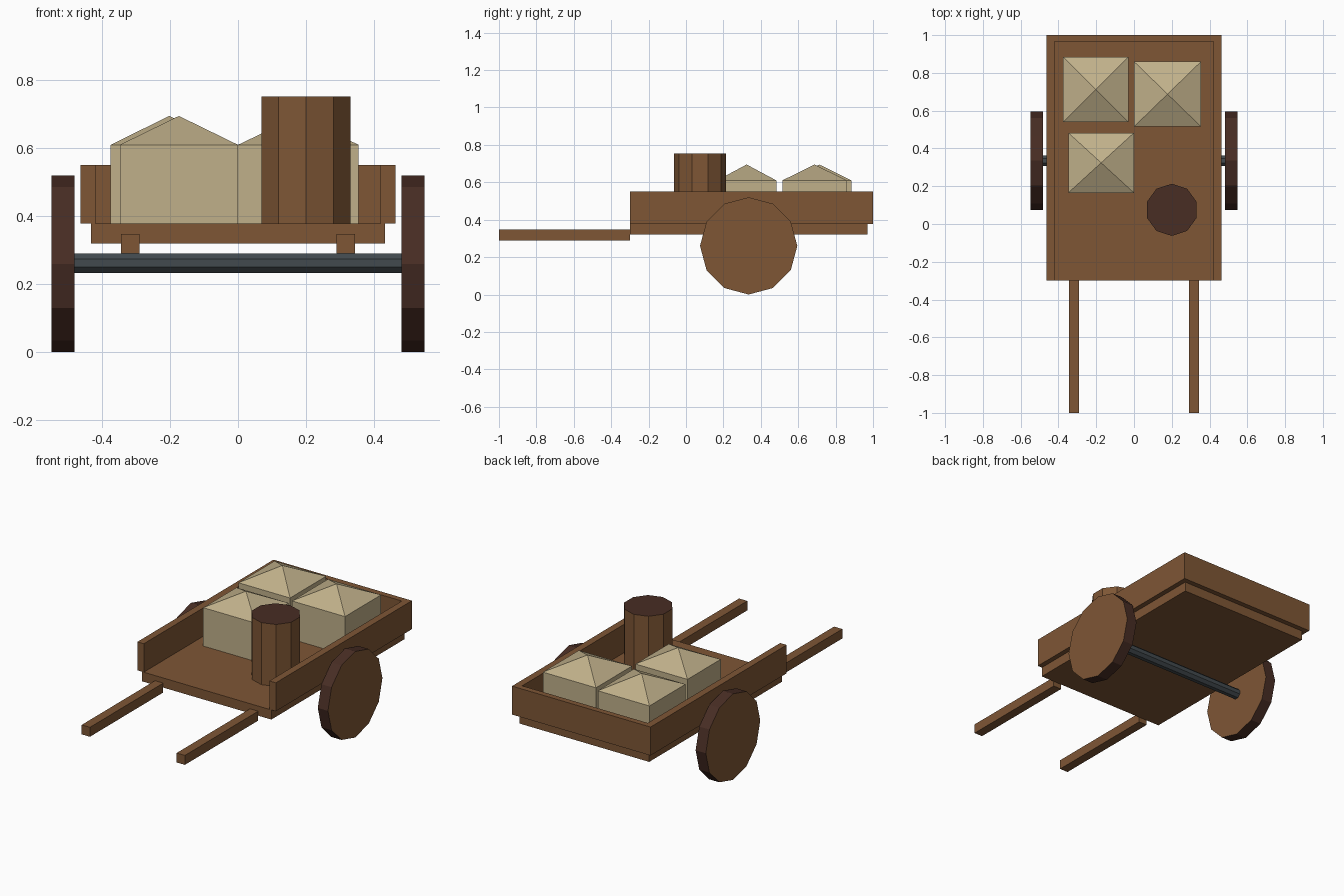
import bpy, bmesh, math
from mathutils import Matrix

if "Cube" in bpy.data.objects:
    bpy.data.objects.remove(bpy.data.objects["Cube"])


def material(name, rgb):
    m = bpy.data.materials.new(name)
    lin = [((c / 255 + 0.055) / 1.055) ** 2.4 for c in rgb]
    m.diffuse_color = (*lin, 1)
    m.use_nodes = True
    m.node_tree.nodes["Principled BSDF"].inputs["Base Color"].default_value = m.diffuse_color
    return m


WOOD = material("brown wood", (126, 86, 53))
DARK = material("dark brown wood", (72, 45, 36))
SACK = material("tan cloth", (192, 176, 138))
METAL = material("dark metal", (66, 74, 78))


def finish(name, bm, *mats):
    bmesh.ops.recalc_face_normals(bm, faces=bm.faces)
    me = bpy.data.meshes.new(name)
    bm.to_mesh(me)
    bm.free()
    for m in mats:
        me.materials.append(m)
    ob = bpy.data.objects.new(name, me)
    bpy.context.collection.objects.link(ob)
    return ob


def box_mesh(x0, x1, y0, y1, z0, z1):
    bm = bmesh.new()
    mat = Matrix.Translation(((x0 + x1) / 2, (y0 + y1) / 2, (z0 + z1) / 2)) \
        @ Matrix.Diagonal((x1 - x0, y1 - y0, z1 - z0, 1))
    bmesh.ops.create_cube(bm, size=1, matrix=mat)
    return bm


def box(name, *dims):
    return finish(name, box_mesh(*dims), WOOD)


def cylinder(name, sides, r, depth, matrix, side_mat, cap_mat, turn=0.0):
    bm = bmesh.new()
    bmesh.ops.create_cone(bm, cap_ends=True, segments=sides, radius1=r,
                          radius2=r, depth=depth,
                          matrix=Matrix.Rotation(turn, 4, 'Z'))
    for f in bm.faces:
        f.material_index = 1 if abs(f.normal.z) > 0.9 else 0
    bm.transform(matrix)
    return finish(name, bm, side_mat, cap_mat)


def sack(name, x0, x1, y0, y1):
    # box with a low pyramid on top
    bm = box_mesh(x0, x1, y0, y1, 0.378, 0.61)
    bm.normal_update()
    top = [f for f in bm.faces if f.normal.z > 0.9]
    peak = bmesh.ops.poke(bm, faces=top)["verts"][0]
    peak.co.z = 0.695
    return finish(name, bm, SACK)


# cart bed and walls (front is open)
box("bed", -0.433, 0.433, -0.30, 0.97, 0.32, 0.378)
box("back_wall", -0.463, 0.463, 0.965, 1.0, 0.378, 0.55)
ACROSS = Matrix.Rotation(math.pi / 2, 4, 'Y')
for side, s in (("left", -1), ("right", 1)):
    xs = sorted((s * 0.463, s * 0.42))
    box(side + "_wall", *xs, -0.30, 0.965, 0.378, 0.55)
    hx = sorted((s * 0.345, s * 0.29))
    box(side + "_handle", *hx, -1.0, -0.30, 0.29, 0.347)
    # wheels with dark rims
    cylinder(side + "_wheel", 12, 0.26, 0.068,
             Matrix.Translation((s * 0.515, 0.335, 0.26)) @ ACROSS, DARK, WOOD)

# axle
cylinder("axle", 8, 0.031, 1.0, Matrix.Translation((0, 0.335, 0.262)) @ ACROSS,
         METAL, METAL, math.pi / 8)

# cargo
sack("back_left_sack", -0.375, -0.03, 0.54, 0.885)
sack("back_right_sack", 0.0, 0.355, 0.515, 0.86)
sack("front_left_sack", -0.348, 0.0, 0.165, 0.483)
cylinder("barrel", 10, 0.138, 0.375, Matrix.Translation((0.2, 0.075, 0.5655)),
         WOOD, DARK)
